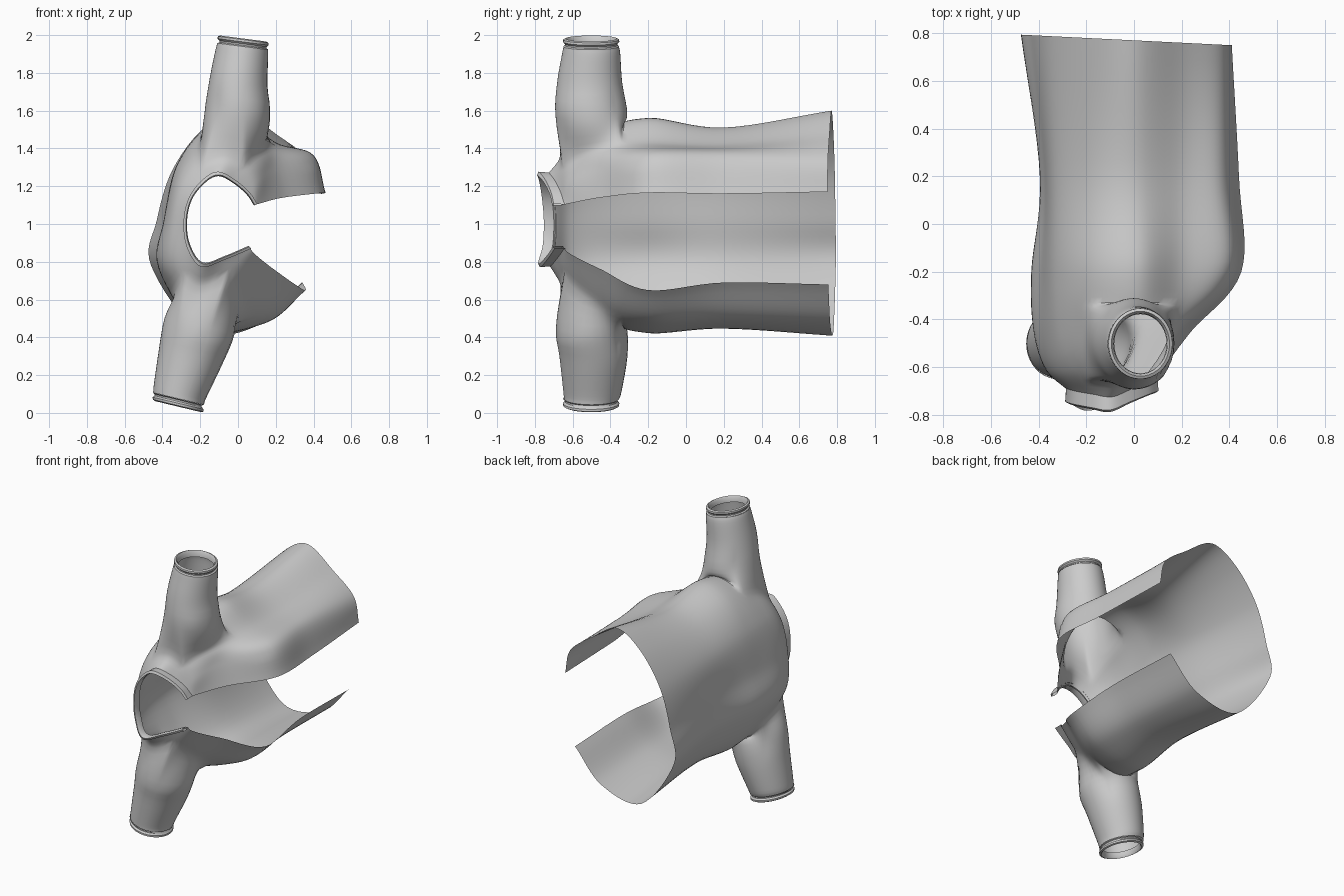
import bpy, bmesh, math
from mathutils import Vector

if "Cube" in bpy.data.objects:
    bpy.data.objects.remove(bpy.data.objects["Cube"])

SUB = 8


def catmull(pts, sub):
    """Smooth list of vectors through the given control vectors."""
    ext = [2 * pts[0] - pts[1]] + pts + [2 * pts[-1] - pts[-2]]
    out = []
    for i in range(1, len(ext) - 2):
        a, b, c, d = ext[i - 1:i + 3]
        for k in range(sub):
            t = k / sub
            out.append(0.5 * (2 * b + (c - a) * t + (2 * a - 5 * b + 4 * c - d) * t * t
                              + (3 * b - a - 3 * c + d) * t ** 3))
    return out + [pts[-1].copy()]


def finish(bm, name):
    bmesh.ops.recalc_face_normals(bm, faces=bm.faces)
    me = bpy.data.meshes.new(name)
    bm.to_mesh(me)
    bm.free()
    ob = bpy.data.objects.new(name, me)
    bpy.context.collection.objects.link(ob)
    bpy.context.view_layer.objects.active = ob
    ob.select_set(True)
    bpy.ops.object.shade_smooth_by_angle(angle=math.radians(40))
    ob.select_set(False)
    return ob


def skin(bm, rows, closed=False):
    """Join neighbouring rows of verts with quads."""
    for r, s in zip(rows, rows[1:]):
        n = len(r)
        for i in range(n if closed else n - 1):
            j = (i + 1) % n
            bm.faces.new((r[i], r[j], s[j], s[i]))


# Garment body: open x-z sections from hem to shoulders, front edge to front edge
sections = [
    (0.77, [(.41, 1.17), (.37, 1.34), (.21, 1.47), (0, 1.6), (-.19, 1.5), (-.35, 1.28),
            (-.43, 1.02), (-.46, .78), (-.2, .43), (.12, .47), (.33, .68)]),
    (0.2, [(.44, 1.16), (.37, 1.36), (.2, 1.42), (.0, 1.51), (-.18, 1.45), (-.33, 1.27),
           (-.375, 1.02), (-.38, .77), (-.18, .47), (.14, .49), (.34, .69)]),
    (-0.2, [(.45, 1.165), (.39, 1.36), (.2, 1.43), (.02, 1.56), (-.18, 1.5), (-.33, 1.3),
            (-.39, 1.02), (-.42, .77), (-.2, .44), (.14, .48), (.35, .65)]),
    (-0.45, [(.24, 1.14), (.2, 1.3), (.15, 1.4), (0, 1.5), (-.18, 1.44), (-.32, 1.28),
             (-.39, 1.02), (-.41, .77), (-.22, .5), (0, .55), (.19, .76)]),
    (-0.61, [(.12, 1.11), (.11, 1.23), (.06, 1.34), (-.04, 1.4), (-.18, 1.36), (-.3, 1.22),
             (-.355, 1.02), (-.36, .79), (-.23, .62), (-.06, .68), (.09, .84)]),
]
# Neck line: x, y, z at the same stations
neck = [(.09, -.655, 1.1), (.05, -.67, 1.16), (-.02, -.70, 1.22), (-.1, -.735, 1.26),
        (-.17, -.725, 1.23), (-.245, -.71, 1.14), (-.275, -.70, 1.02), (-.26, -.705, .89),
        (-.19, -.73, .79), (-.07, -.69, .825), (.06, -.65, .88)]
ctrl = [[Vector((x, y - (.05 * x if y > .7 else 0), z)) for x, z in pts] for y, pts in sections]
ctrl.append([Vector(p) for p in neck])
fine = [catmull(r, SUB) for r in ctrl]
cols = [catmull(list(c), SUB) for c in zip(*fine)]
NU, NV = len(cols), len(cols[0])

bm = bmesh.new()
grid = [[bm.verts.new(cols[u][v]) for u in range(NU)] for v in range(NV)]
armholes = [(16, 33, 20, 35), (60, 73, 20, 35)]
for v in range(NV - 1):
    for u in range(NU - 1):
        if any(a <= u < b and c <= v < d for a, b, c, d in armholes):
            continue
        bm.faces.new((grid[v][u], grid[v][u + 1], grid[v + 1][u + 1], grid[v + 1][u]))

# Sleeves grow from the armholes; rings are (z, cx, rx, cy, ry)
sleeves = [
    [(1.57, -.002, .176, -.5, .192), (1.75, .003, .153, -.51, .172), (1.9, .02, .14, -.502, .154),
     (1.94, .025, .134, -.502, .146)],
    [(.46, -.205, .186, -.5, .19), (.3, -.25, .168, -.49, .18), (.12, -.305, .14, -.495, .155),
     (.075, -.315, .134, -.5, .146)],
]
tilts = (-.13, -.24)


def ring_point(ring, ang, tilt):
    z, cx, rx, cy, ry = ring
    dx = rx * math.cos(ang)
    return Vector((cx + dx, cy + ry * math.sin(ang), z + tilt * dx))


for (a, b, c, d), rings, tilt in zip(armholes, sleeves, tilts):
    loop = ([grid[c][u] for u in range(a, b)] + [grid[v][b] for v in range(c, d)]
            + [grid[d][u] for u in range(b, a, -1)] + [grid[v][a] for v in range(d, c, -1)])
    xs, ys = [p.co.x for p in loop], [p.co.y for p in loop]
    mx, my = (max(xs) + min(xs)) / 2, (max(ys) + min(ys)) / 2
    hx, hy = (max(xs) - min(xs)) / 2, (max(ys) - min(ys)) / 2
    lines = []
    for p in loop:
        ang = math.atan2((p.co.y - my) / hy, (p.co.x - mx) / hx)
        path = catmull([p.co.copy()] + [ring_point(r, ang, tilt) for r in rings], 4)
        lines.append([bm.verts.new(q) for q in path[1:]])
    skin(bm, [loop] + [list(r) for r in zip(*lines)], closed=True)

bmesh.ops.delete(bm, geom=[v for v in bm.verts if not v.link_faces], context='VERTS')
# soften the armhole seams
for _ in range(3):
    near = [v for v in bm.verts if v.co.y < -.2 and not v.is_boundary
            and (1.3 < v.co.z < 1.6 or .42 < v.co.z < .72)]
    bmesh.ops.smooth_vert(bm, verts=near, factor=.5, use_axis_x=True, use_axis_y=True, use_axis_z=True)
finish(bm, "garment_body")

# Rolled cuffs
for name, (z, cx, s), tilt in (("upper_cuff", (1.94, .027, 1), tilts[0]),
                               ("lower_cuff", (.075, -.317, -1), tilts[1])):
    bm = bmesh.new()
    prof = [(0, .134), (.006, .125), (.014, .125), (.024, .135), (.036, .134), (.042, .122), (.03, .113), (.0, .11)]
    rows = [[bm.verts.new(ring_point((z + s * h, cx, r, -.502, r + .014), math.tau * i / 40, tilt))
             for i in range(40)] for h, r in prof]
    skin(bm, rows, closed=True)
    finish(bm, name)

# Collar band standing on the neck line
bm = bmesh.new()
centre = Vector((-.09, 0, 1.02))
rows = []
for dy, grow in ((.012, 1.05), (-.045, 1.07), (-.053, 1.0), (-.03, .97), (.0, .98)):
    row = []
    for p in fine[-1]:
        q = centre + (p - centre) * grow
        row.append(bm.verts.new((q.x, p.y + dy, q.z)))
    rows.append(row)
skin(bm, rows)
finish(bm, "collar_band")
